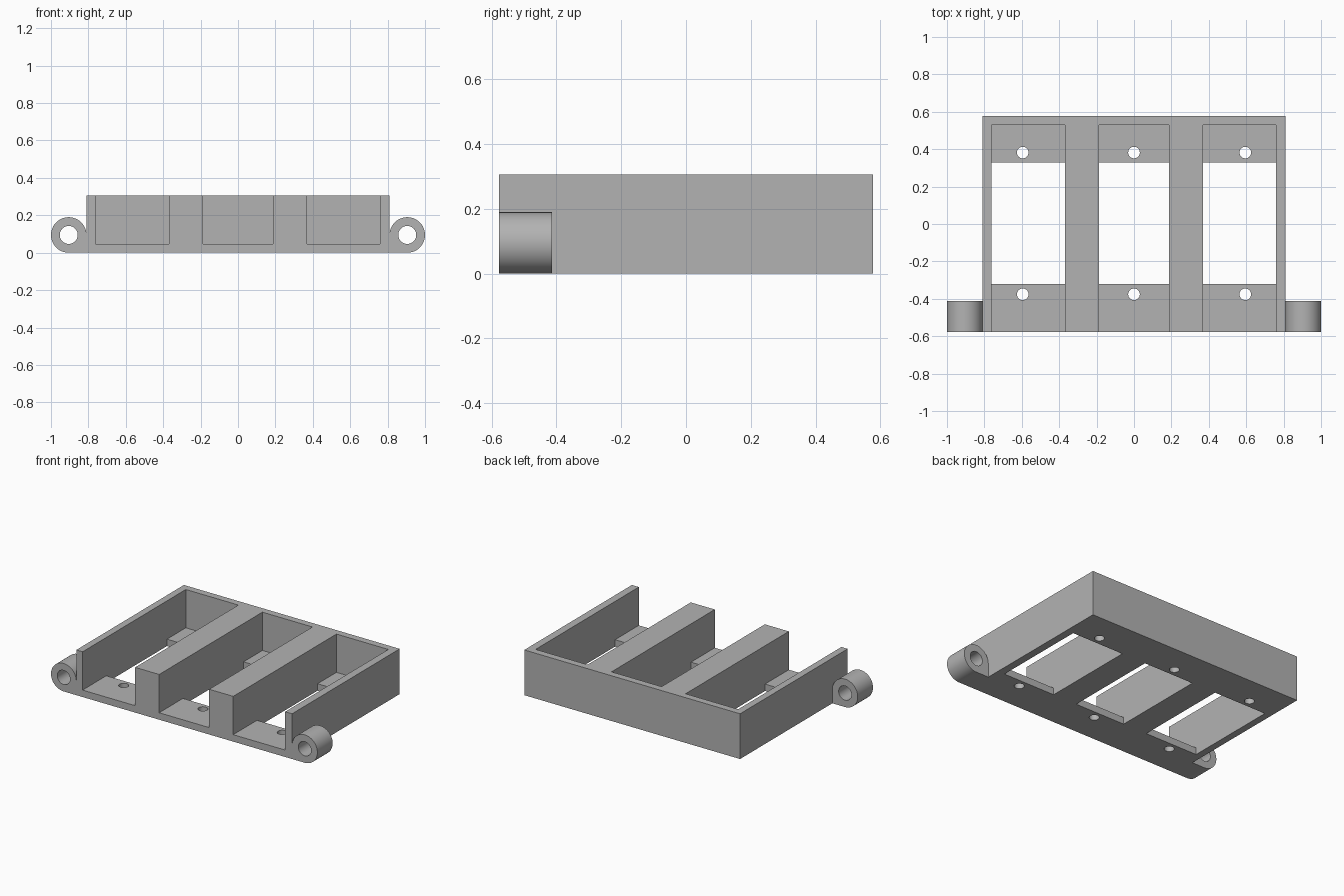
import bpy, bmesh, math
from mathutils import Matrix, Vector

if "Cube" in bpy.data.objects:
    bpy.data.objects.remove(bpy.data.objects["Cube"])

grey = bpy.data.materials.new("plain grey")
grey.use_nodes = True
colour = (0.45, 0.45, 0.45, 1)
grey.diffuse_color = colour
grey.node_tree.nodes["Principled BSDF"].inputs["Base Color"].default_value = colour

WIDTH, DEPTH, HEIGHT = 0.81, 0.577, 0.307
FLOOR = 0.047
LUG_X, LUG_R, BORE_R = 0.905, 0.095, 0.048
LUG_BACK = -0.413


def add_object(name, bm):
    bmesh.ops.recalc_face_normals(bm, faces=bm.faces)
    mesh = bpy.data.meshes.new(name)
    bm.to_mesh(mesh)
    bm.free()
    obj = bpy.data.objects.new(name, mesh)
    bpy.context.collection.objects.link(obj)
    mesh.materials.append(grey)
    return obj


def box(name, x0, x1, y0, y1, z0, z1):
    bm = bmesh.new()
    bmesh.ops.create_cube(bm, size=1)
    size = Matrix.Diagonal((x1 - x0, y1 - y0, z1 - z0, 1))
    centre = Vector((x0 + x1, y0 + y1, z0 + z1)) / 2
    bm.transform(Matrix.Translation(centre) @ size)
    return add_object(name, bm)


def cylinder(name, centre, radius, length, along_y=False):
    bm = bmesh.new()
    bmesh.ops.create_cone(bm, cap_ends=True, segments=48, radius1=radius,
                          radius2=radius, depth=length)
    turn = Matrix.Rotation(math.pi / 2 if along_y else 0, 4, "X")
    bm.transform(Matrix.Translation(centre) @ turn)
    return add_object(name, bm)


def cut(target, cutter):
    cutter.hide_render = True
    mod = target.modifiers.new("cut", "BOOLEAN")
    mod.operation, mod.solver, mod.object = "DIFFERENCE", "EXACT", cutter
    bpy.context.view_layer.objects.active = target
    bpy.ops.object.modifier_apply(modifier=mod.name)
    bpy.data.objects.remove(cutter)


def smooth(obj):
    bpy.ops.object.select_all(action="DESELECT")
    obj.select_set(True)
    bpy.context.view_layer.objects.active = obj
    bpy.ops.object.shade_smooth_by_angle(angle=math.radians(30))


# Tray with three bays open at the front and the top
tray = box("tray", -WIDTH, WIDTH, -DEPTH, DEPTH, 0, HEIGHT)
for x0, x1 in ((-0.763, -0.368), (-0.188, 0.188), (0.368, 0.758)):
    cut(tray, box("bay_cutter", x0, x1, -1, 0.53, FLOOR, 1))
    # Floor window leaves a ledge at each end
    cut(tray, box("window_cutter", x0, x1, -0.322, 0.328, -1, 0.1))

# Screw holes through the ledges
for x in (-0.595, 0, 0.595):
    for y in (-0.376, 0.382):
        cut(tray, cylinder("screw_cutter", (x, y, 0), 0.031, 0.4))
smooth(tray)

# Hinge lugs: round eye with a flat foot running into the tray
for name, side in (("left_lug", 1), ("right_lug", -1)):
    bm = bmesh.new()
    steps = 36
    profile = [(WIDTH - 0.01, 0), (WIDTH - 0.01, LUG_R)]
    for i in range(steps + 1):
        a = math.pi * (1 - 1.5 * i / steps)
        profile.append((LUG_X + LUG_R * math.cos(a), LUG_R + LUG_R * math.sin(a)))
    face = bm.faces.new([bm.verts.new((side * x, -DEPTH, z)) for x, z in profile])
    grown = bmesh.ops.extrude_face_region(bm, geom=[face])["geom"]
    moved = [g for g in grown if isinstance(g, bmesh.types.BMVert)]
    bmesh.ops.translate(bm, verts=moved, vec=(0, LUG_BACK + DEPTH, 0))
    lug = add_object(name, bm)
    cut(lug, cylinder("bore_cutter", (side * LUG_X, -0.5, LUG_R), BORE_R, 1, True))
    smooth(lug)
